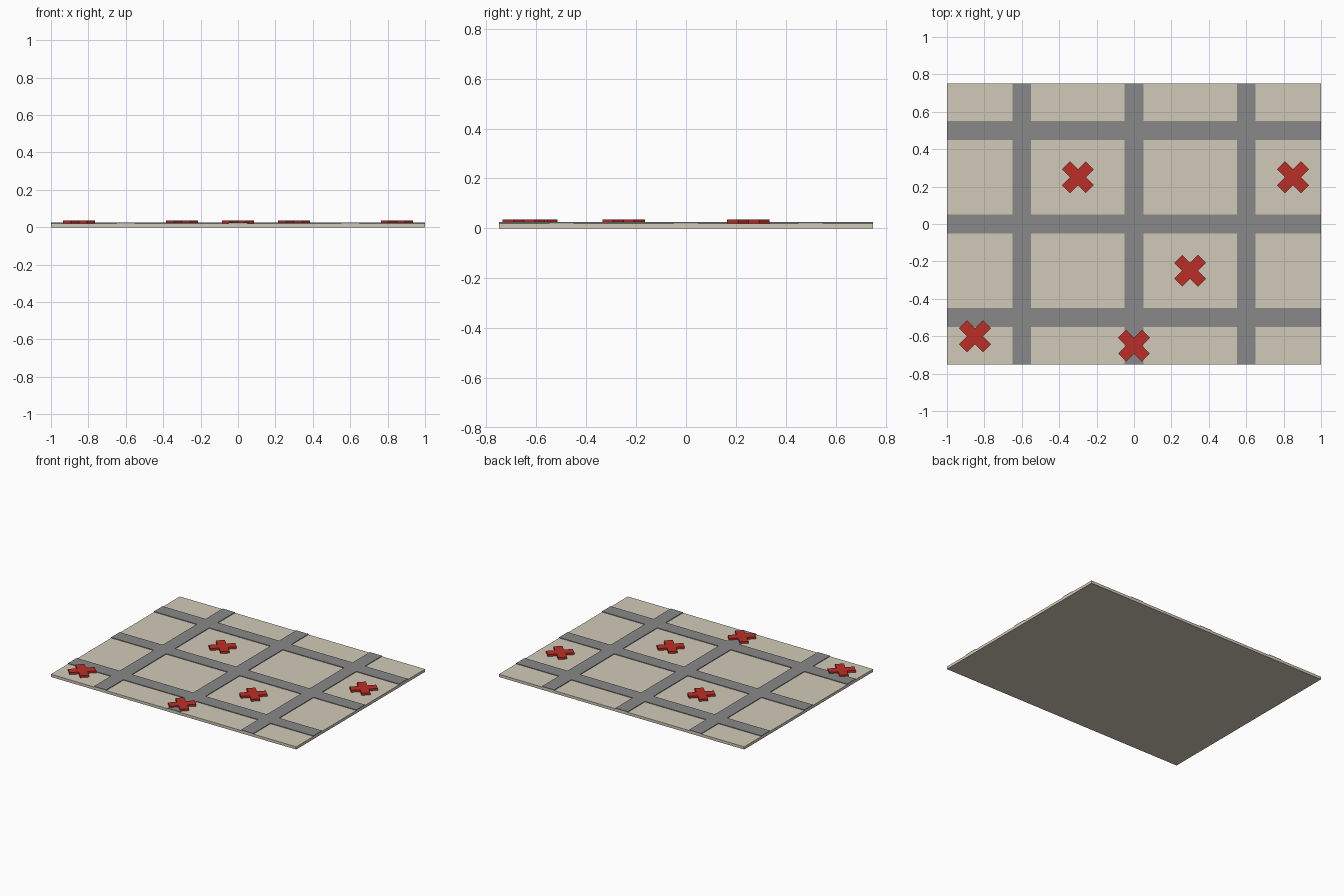
import bpy, bmesh, math

if "Cube" in bpy.data.objects:
    bpy.data.objects.remove(bpy.data.objects["Cube"])

BASE_TOP, ROAD_TOP, MARK_TOP = 0.02, 0.025, 0.035


def material(name, rgb):
    m = bpy.data.materials.new(name)
    m.diffuse_color = (*rgb, 1.0)
    m.use_nodes = True
    m.node_tree.nodes["Principled BSDF"].inputs["Base Color"].default_value = m.diffuse_color
    return m


def extruded(name, polys, z0, z1, mat):
    """Weld flat polygons into one sheet and extrude it to a closed solid."""
    bm = bmesh.new()
    for poly in polys:
        bm.faces.new([bm.verts.new((x, y, z0)) for x, y in poly])
    bmesh.ops.remove_doubles(bm, verts=bm.verts[:], dist=1e-5)
    ext = bmesh.ops.extrude_face_region(bm, geom=bm.faces[:], use_keep_orig=True)
    top = [g for g in ext["geom"] if isinstance(g, bmesh.types.BMVert)]
    bmesh.ops.translate(bm, verts=top, vec=(0, 0, z1 - z0))
    bmesh.ops.recalc_face_normals(bm, faces=bm.faces[:])
    me = bpy.data.meshes.new(name)
    bm.to_mesh(me)
    bm.free()
    me.materials.append(mat)
    ob = bpy.data.objects.new(name, me)
    bpy.context.collection.objects.link(ob)
    return ob


def rect(x0, x1, y0, y1):
    return [(x0, y0), (x1, y0), (x1, y1), (x0, y1)]


paper = material("sand", (0.64, 0.59, 0.48))
grey = material("road_grey", (0.25, 0.25, 0.25))
red = material("marker_red", (0.50, 0.028, 0.02))

# Map slab
extruded("map_base", [rect(-1, 1, -0.75, 0.75)], 0, BASE_TOP, paper)

# Road network: every other strip of the grid is a road
xs = [-1, -0.65, -0.55, -0.05, 0.05, 0.55, 0.65, 1]
ys = [-0.75, -0.55, -0.45, -0.05, 0.05, 0.45, 0.55, 0.75]
cells = [rect(xs[i], xs[i + 1], ys[j], ys[j + 1])
         for i in range(7) for j in range(7) if i % 2 or j % 2]
extruded("road_network", cells, BASE_TOP, ROAD_TOP, grey)

# Red cross markers: plus outline turned 45 degrees
a, w = 0.09, 0.03
arm = [(a, -w), (a, w), (w, w)]
plus = []
for k in range(4):
    c, s = math.cos(k * math.pi / 2), math.sin(k * math.pi / 2)
    plus += [(x * c - y * s, x * s + y * c) for x, y in arm]
for n, (x, y) in enumerate([(-0.85, -0.6), (0, -0.65), (0.3, -0.25),
                            (-0.3, 0.25), (0.85, 0.25)], 1):
    ob = extruded(f"cross_marker_{n}", [plus], BASE_TOP, MARK_TOP, red)
    ob.location = (x, y, 0)
    ob.rotation_euler.z = math.pi / 4
